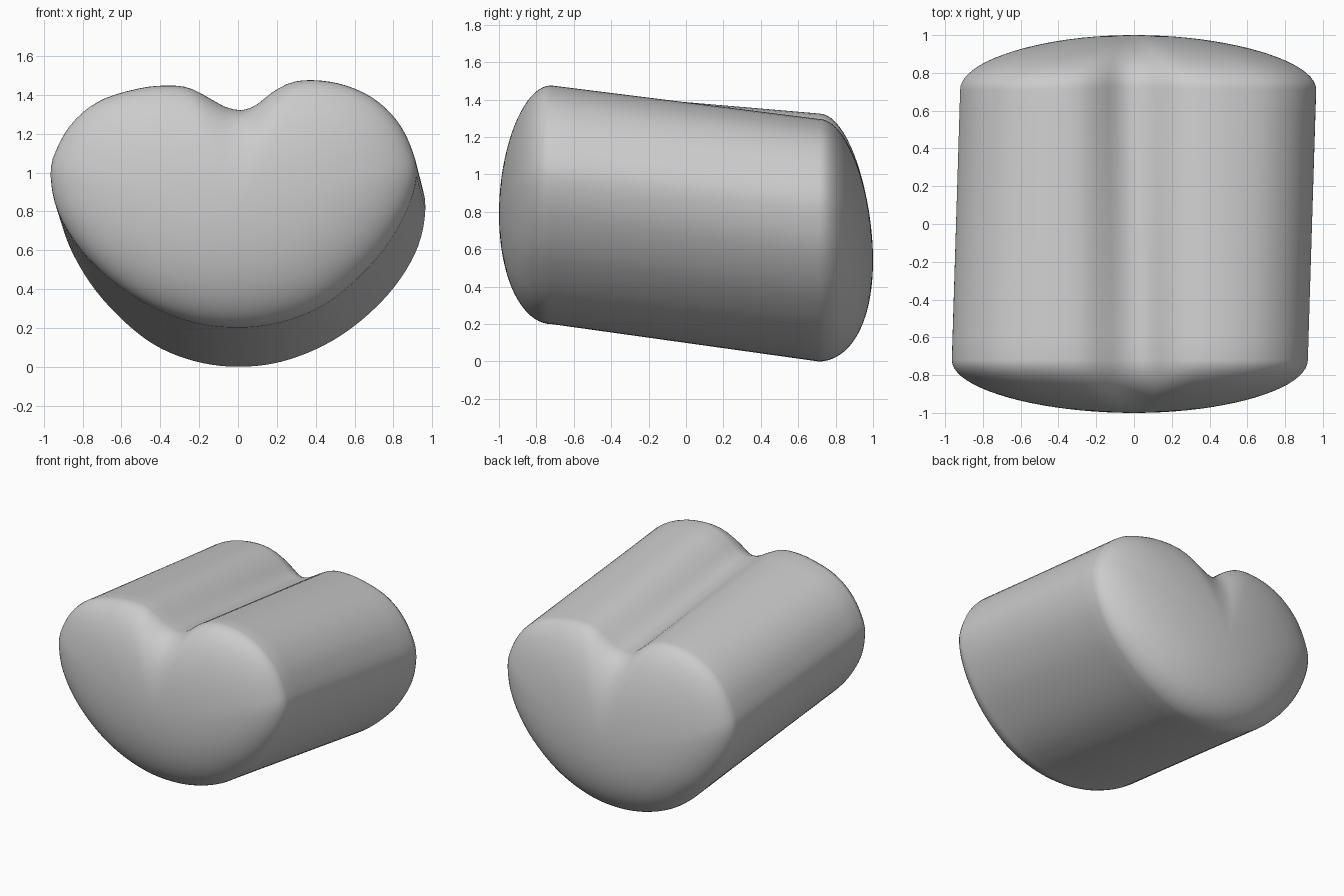
import bpy, bmesh, math
from mathutils import Vector

if "Cube" in bpy.data.objects:
    bpy.data.objects.remove(bpy.data.objects["Cube"])

# Heart outline of the front rim (x, z): each half runs from notch to bottom
RIGHT = [(0.02, 1.32), (0.09, 1.345), (0.18, 1.415), (0.28, 1.465), (0.4, 1.475),
         (0.55, 1.45), (0.7, 1.38), (0.82, 1.265), (0.895, 1.12), (0.92, 0.98),
         (0.86, 0.78), (0.71, 0.55), (0.48, 0.34), (0.25, 0.235), (0.0, 0.2)]
LEFT = [(0.02, 1.32), (-0.06, 1.335), (-0.16, 1.39), (-0.25, 1.435), (-0.35, 1.448),
        (-0.5, 1.435), (-0.7, 1.375), (-0.84, 1.27), (-0.93, 1.13), (-0.965, 0.99),
        (-0.92, 0.78), (-0.77, 0.555), (-0.53, 0.355), (-0.26, 0.235), (0.0, 0.2)]
N = 56              # points along each half
Y0, Y1 = -0.72, 0.71


def resample(pts, end_dirs):
    """Smooth spline through pts, evenly spaced along its length."""
    p = [Vector(q) for q in pts]
    p = [p[0] - Vector(end_dirs[0])] + p + [p[-1] + Vector(end_dirs[1])]
    fine = []
    for i in range(1, len(p) - 2):
        a, b, c, d = p[i - 1:i + 3]
        for j in range(20):
            t = j / 20
            fine.append(0.5 * (2 * b + (c - a) * t + (2 * a - 5 * b + 4 * c - d) * t * t
                               + (3 * b - a - 3 * c + d) * t ** 3))
    fine.append(p[-2])
    dist = [0.0]
    for a, b in zip(fine, fine[1:]):
        dist.append(dist[-1] + (b - a).length)
    out, k = [], 0
    for i in range(N + 1):
        goal = dist[-1] * i / N
        while k < len(dist) - 2 and dist[k + 1] < goal:
            k += 1
        f = (goal - dist[k]) / (dist[k + 1] - dist[k])
        out.append(fine[k].lerp(fine[k + 1], f))
    return out


right = resample(RIGHT, ((0.07, 0.01), (-0.25, 0.035)))
left = resample(LEFT, ((-0.07, 0.01), (0.25, 0.035)))
front = right + left[-2:0:-1]


def to_back(v):
    """The back rim is the front rim mirrored, lowered and slightly taller."""
    return Vector((-v.x, (v.y - 0.2) * 1.325 / 1.275))


back = [to_back(v) for v in left + right[-2:0:-1]]


def dome_ring(rim, centre, s):
    """Rim shrunk towards its centre, the notch fading into an oval."""
    ring = []
    for v in rim:
        d = v - centre
        ang = math.atan2(d.y / 0.64, d.x / 0.92)
        oval = Vector((0.92 * math.cos(ang), 0.64 * math.sin(ang)))
        ring.append(centre + d.lerp(oval, (1 - s) * 0.9) * s)
    return ring


CF, CB = Vector((0, 0.79)), Vector((0, 0.54))
STEPS = 20
rings = []
for i in range(1, STEPS):                       # front dome
    a = math.pi / 2 * i / STEPS
    rings.append((Y0 - (1 + Y0) * math.cos(a), dome_ring(front, CF, math.sin(a))))
for i in range(13):                             # straight body
    t = i / 12
    rings.append((Y0 + (Y1 - Y0) * t, [a.lerp(b, t) for a, b in zip(front, back)]))
for i in range(STEPS - 1, 0, -1):               # back dome
    a = math.pi / 2 * i / STEPS
    rings.append((Y1 + (1 - Y1) * math.cos(a), dome_ring(back, CB, math.sin(a))))

bm = bmesh.new()
loops = [[bm.verts.new((v.x, y, v.y)) for v in ring] for y, ring in rings]
n = len(front)
for a, b in zip(loops, loops[1:]):
    for i in range(n):
        j = (i + 1) % n
        bm.faces.new((a[i], a[j], b[j], b[i]))
for loop, tip in ((loops[0], (0, -1, CF.y)), (loops[-1], (0, 1, CB.y))):
    c = bm.verts.new(tip)
    for i in range(n):
        bm.faces.new((loop[i], loop[(i + 1) % n], c))
bmesh.ops.recalc_face_normals(bm, faces=bm.faces)
for f in bm.faces:
    f.smooth = True

mesh = bpy.data.meshes.new("heart_cushion")
bm.to_mesh(mesh)
bm.free()
grey = bpy.data.materials.new("light grey")
grey.diffuse_color = (0.6, 0.6, 0.6, 1)
grey.use_nodes = True
grey.node_tree.nodes["Principled BSDF"].inputs["Base Color"].default_value = grey.diffuse_color
mesh.materials.append(grey)
obj = bpy.data.objects.new("heart_cushion", mesh)
bpy.context.collection.objects.link(obj)
